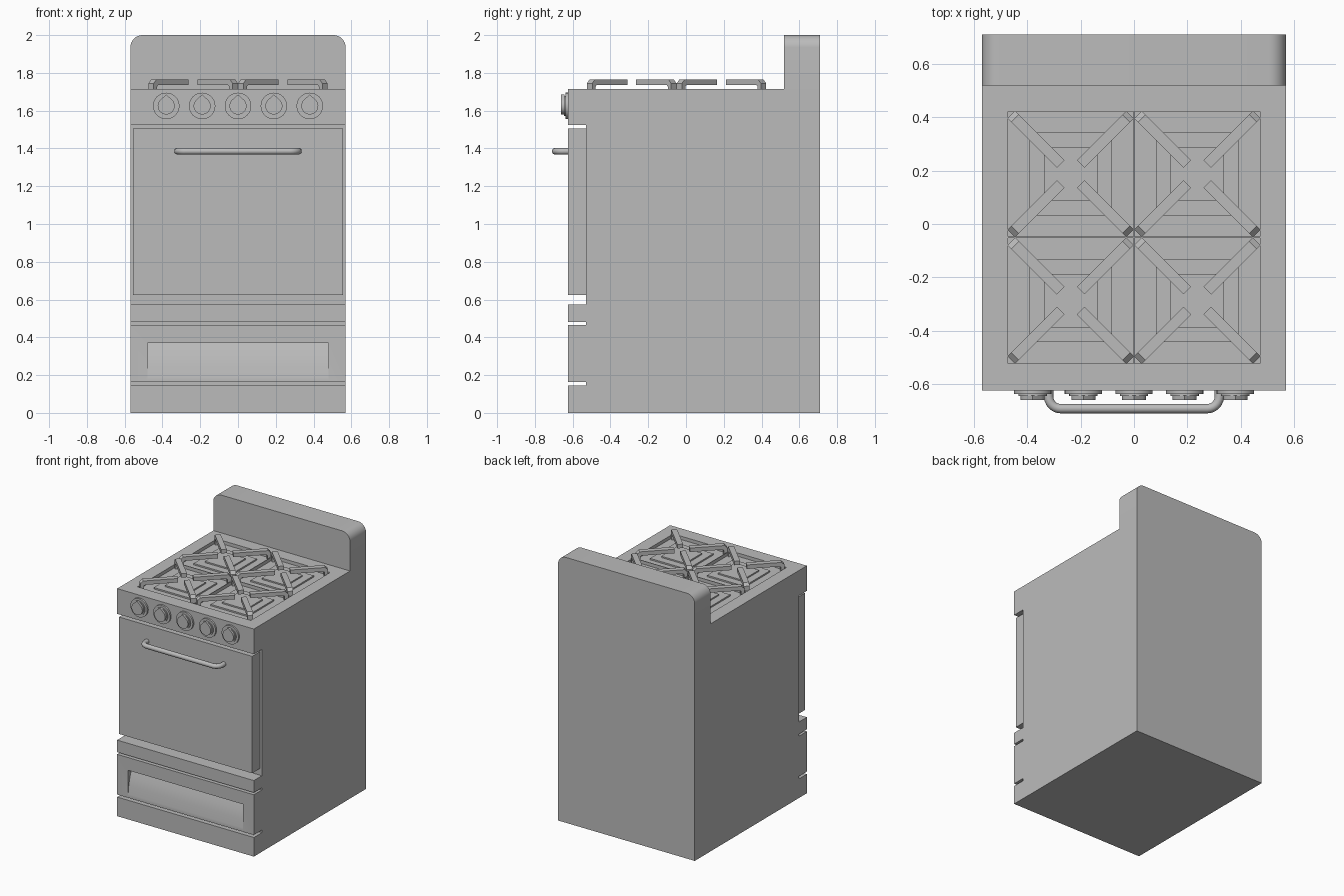
import bpy, bmesh, math
from mathutils import Matrix, Vector

if "Cube" in bpy.data.objects:
    bpy.data.objects.remove(bpy.data.objects["Cube"], do_unlink=True)

grey = bpy.data.materials.new("grey enamel")
grey.use_nodes = True
colour = (0.5, 0.5, 0.5, 1)
grey.diffuse_color = colour
grey.node_tree.nodes["Principled BSDF"].inputs["Base Color"].default_value = colour


def prism(name, outline, depth, matrix):
    """Extrude a 2D outline along its local z by depth, then place it."""
    bm = bmesh.new()
    face = bm.faces.new([bm.verts.new((a, b, 0)) for a, b in outline])
    new = bmesh.ops.extrude_face_region(bm, geom=[face])["geom"]
    bmesh.ops.translate(bm, vec=(0, 0, depth),
                        verts=[v for v in new if isinstance(v, bmesh.types.BMVert)])
    bm.transform(matrix)
    bmesh.ops.recalc_face_normals(bm, faces=bm.faces)
    mesh = bpy.data.meshes.new(name)
    bm.to_mesh(mesh)
    bm.free()
    mesh.materials.append(grey)
    obj = bpy.data.objects.new(name, mesh)
    bpy.context.collection.objects.link(obj)
    return obj


def axes(u, v, w, origin):
    """Matrix whose columns are the three local directions."""
    m = Matrix((u, v, w)).transposed().to_4x4()
    m.translation = Vector(origin)
    return m


def box(name, x0, x1, y0, y1, z0, z1):
    return prism(name, [(x0, y0), (x1, y0), (x1, y1), (x0, y1)], z1 - z0,
                 Matrix.Translation((0, 0, z0)))


def smooth(obj):
    bpy.ops.object.select_all(action='DESELECT')
    obj.select_set(True)
    bpy.context.view_layer.objects.active = obj
    bpy.ops.object.shade_smooth_by_angle(angle=math.radians(35))


def cut(obj, cutter):
    mod = obj.modifiers.new("cut", 'BOOLEAN')
    mod.operation = 'DIFFERENCE'
    mod.solver = 'EXACT'
    mod.object = cutter
    bpy.context.view_layer.objects.active = obj
    bpy.ops.object.modifier_apply(modifier=mod.name)
    bpy.data.objects.remove(cutter, do_unlink=True)


def circle(r, n=32):
    return [(r * math.cos(math.tau * i / n), r * math.sin(math.tau * i / n)) for i in range(n)]


SIDE, FRONT, BACK, INNER, TOP = 0.57, -0.625, 0.71, -0.53, 1.715
side_plane = axes((0, 1, 0), (0, 0, 1), (1, 0, 0), (-SIDE, 0, 0))

# Body: side profile with slots along the front
profile = [(BACK, 0), (BACK, TOP), (FRONT, TOP)]
for low, high in ((1.525, 0.573), (0.482, 0.466), (0.163, 0.144)):
    profile += [(FRONT, low), (INNER, low), (INNER, high), (FRONT, high)]
profile.append((FRONT, 0))
body = prism("body", profile, 2 * SIDE, side_plane)

# Drawer scoop: deep under its top lip, fading out below
scoop = [(FRONT - 0.02, 0.37), (FRONT + 0.045, 0.37), (FRONT + 0.024, 0.31),
         (FRONT + 0.01, 0.25), (FRONT + 0.002, 0.19), (FRONT - 0.001, 0.17),
         (FRONT - 0.02, 0.17)]
cut(body, prism("scoop_cutter", scoop, 0.96,
                axes((0, 1, 0), (0, 0, 1), (1, 0, 0), (-0.48, 0, 0))))

# Burner wells in the cooktop
PITCH = 0.2375
centres = [(sx * PITCH, -0.05 + sy * PITCH) for sx in (-1, 1) for sy in (-1, 1)]
for cx, cy in centres:
    h = 0.235
    cut(body, box("well_cutter", cx - h, cx + h, cy - h, cy + h, TOP - 0.025, TOP + 0.1))
smooth(body)

# Back panel with rounded upper corners
R = 0.065
outline = [(-SIDE, TOP - 0.01), (SIDE, TOP - 0.01)]
for sign, start in ((1, 0), (-1, 90)):
    for i in range(9):
        a = math.radians(start + i * 90 / 8)
        outline.append((sign * (SIDE - R) + R * math.cos(a), 2 - R + R * math.sin(a)))
smooth(prism("back_panel", outline, BACK - 0.52,
             axes((1, 0, 0), (0, 0, 1), (0, -1, 0), (0, BACK, 0))))

# Oven door
box("oven_door", -0.555, 0.555, FRONT, INNER + 0.005, 0.624, 1.505)

# Door handle: a bent tube
curve = bpy.data.curves.new("door_handle", 'CURVE')
curve.dimensions = '3D'
curve.bevel_depth = 0.0175
curve.bevel_resolution = 4
path = []
for sign in (-1, 1):
    bend = [(0.32, FRONT + 0.01)]
    for i in range(7):
        a = math.radians(i * 15)
        bend.append((0.275 + 0.045 * math.cos(a), -0.6475 - 0.045 * math.sin(a)))
    points = [(sign * x, y, 1.385) for x, y in bend]
    path += points if sign < 0 else points[::-1]
spline = curve.splines.new('POLY')
spline.points.add(len(path) - 1)
for p, co in zip(spline.points, path):
    p.co = (*co, 1)
curve.materials.append(grey)
handle = bpy.data.objects.new("door_handle", curve)
bpy.context.collection.objects.link(handle)
bpy.ops.object.select_all(action='DESELECT')
handle.select_set(True)
bpy.context.view_layer.objects.active = handle
bpy.ops.object.convert(target='MESH')
smooth(bpy.context.view_layer.objects.active)

# Control knobs: dial plate, collar and teardrop grip
drop = [p for p in circle(0.045) if p[1] < 0.034] 
drop.insert(sum(1 for p in circle(0.045) if p[1] < 0.034 and p[0] > 0 and p[1] >= 0), (0, 0.06))
for i in range(5):
    x = 0.19 * (i - 2)
    for name, shape, start, thick in (("knob_plate", circle(0.07), 0, 0.013),
                                      ("knob_collar", circle(0.053), 0.012, 0.008),
                                      ("knob_grip", drop, 0.018, 0.018)):
        smooth(prism(f"{name}_{i + 1}", shape, thick,
                     axes((1, 0, 0), (0, 0, 1), (0, -1, 0), (x, FRONT - start, 1.625))))

# Burners and grates
arm = [(0.315, TOP - 0.025), (0.315, 1.745), (0.295, 1.765), (0.053, 1.765),
       (0.053, 1.735), (0.282, 1.735), (0.29, 1.728), (0.29, TOP - 0.025)]
for n, (cx, cy) in enumerate(centres, 1):
    for name, h, top in (("burner_base", 0.155, -0.014), ("burner_cap", 0.1, -0.004)):
        box(f"{name}_{n}", cx - h, cx + h, cy - h, cy + h, TOP - 0.026, TOP + top)
    for k in range(4):
        a = math.radians(45 + 90 * k)
        d = Vector((math.cos(a), math.sin(a), 0))
        w = Vector((-d.y, d.x, 0))
        prism(f"grate_{n}_arm_{k + 1}", arm, 0.04,
              axes(d, (0, 0, 1), w, Vector((cx, cy, 0)) - w * 0.02))
